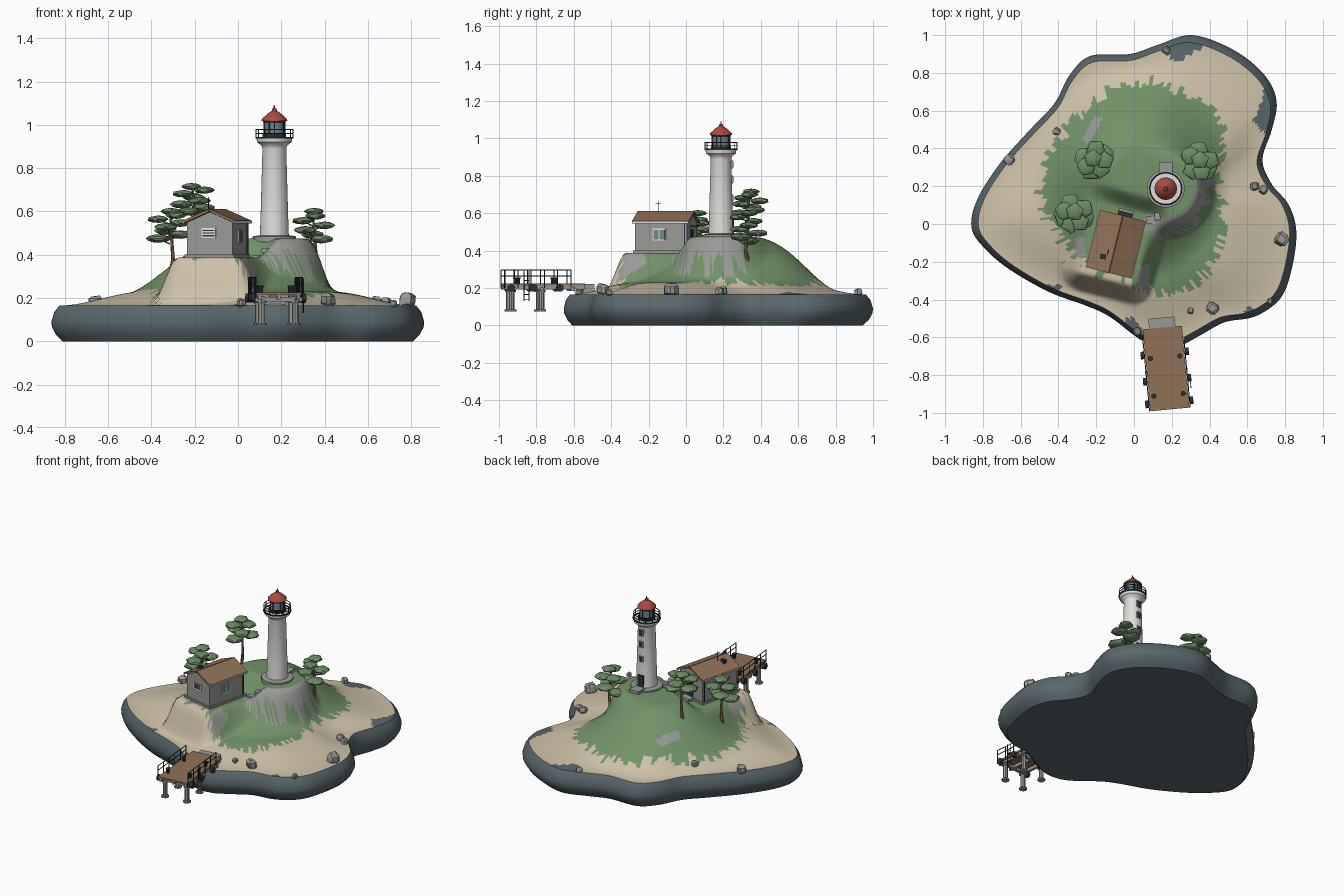
import bpy, bmesh, math, random
from math import sin, cos, pi, atan2, hypot, radians, degrees
from mathutils import Matrix, Vector

random.seed(4)
if "Cube" in bpy.data.objects:
    bpy.data.objects.remove(bpy.data.objects["Cube"])


def material(name, *rgb):
    m = bpy.data.materials.new(name)
    m.use_nodes = True
    m.diffuse_color = (*rgb, 1)
    m.node_tree.nodes["Principled BSDF"].inputs["Base Color"].default_value = (*rgb, 1)
    return m


sand = material("sand", .61, .53, .39)
grass = material("grass", .17, .29, .14)
bedrock = material("bedrock", .10, .135, .15)
stone = material("grey stone", .32, .32, .31)
white = material("white paint", .76, .74, .72)
red = material("red paint", .40, .07, .05)
wood = material("brown wood", .28, .165, .095)
dark = material("dark metal", .022, .032, .038)
glass = material("glass", .16, .24, .27)
leaf = material("foliage", .15, .26, .13)
made = []


def finish(name, bm, *mats):
    bmesh.ops.recalc_face_normals(bm, faces=bm.faces)
    me = bpy.data.meshes.new(name)
    bm.to_mesh(me)
    bm.free()
    for m in mats:
        me.materials.append(m)
    ob = bpy.data.objects.new(name, me)
    bpy.context.collection.objects.link(ob)
    made.append(ob)
    return ob


def box(name, mat, size, loc, frame=Matrix(), tilt=0):
    bm = bmesh.new()
    m = frame @ Matrix.Translation(loc) @ Matrix.Rotation(tilt, 4, 'Y') @ Matrix.Diagonal((*size, 1))
    bmesh.ops.create_cube(bm, size=1, matrix=m)
    return finish(name, bm, mat)


def tube(name, mat, p, q, r, r2=None, frame=Matrix(), sides=8):
    p, q = frame @ Vector(p), frame @ Vector(q)
    rot = (q - p).to_track_quat('Z', 'Y').to_matrix().to_4x4()
    bm = bmesh.new()
    bmesh.ops.create_cone(bm, cap_ends=True, segments=sides, radius1=r, radius2=r if r2 is None else r2,
                          depth=(q - p).length, matrix=Matrix.Translation((p + q) / 2) @ rot)
    return finish(name, bm, mat)


def lathe(name, mat, profile, center, sides=32):
    bm = bmesh.new()
    vs = [bm.verts.new((center[0] + r, center[1], z)) for r, z in profile]
    es = [bm.edges.new(e) for e in zip(vs, vs[1:])]
    bmesh.ops.spin(bm, geom=vs + es, cent=(*center, 0), axis=(0, 0, 1), angle=2 * pi, steps=sides)
    bmesh.ops.remove_doubles(bm, verts=bm.verts, dist=.0002)
    return finish(name, bm, mat)


def smooth(lo, hi, v):
    t = min(1, max(0, (v - lo) / (hi - lo)))
    return t * t * (3 - 2 * t)


def frame_at(x, y, z, deg):
    return Matrix.Translation((x, y, z)) @ Matrix.Rotation(radians(deg), 4, 'Z')


house = frame_at(-.096, -.107, .385, -13.9)
house_inv = house.inverted()
dock = frame_at(.17, -.765, 0, 5.3)
TX, TY = .168, .187

# Island outline, smoothed into a dense closed curve
hub = Vector((0, .1))
outline = [Vector(p) for p in [
    (.86, -.05), (.82, .1), (.73, .21), (.68, .34), (.73, .5), (.755, .65), (.69, .79), (.53, .92), (.31, 1),
    (.13, .95), (-.02, .9), (-.23, .89), (-.34, .79), (-.42, .64), (-.55, .5), (-.71, .32), (-.83, .13),
    (-.86, -.02), (-.79, -.13), (-.66, -.24), (-.45, -.36), (-.26, -.43), (-.13, -.49), (.03, -.61),
    (.13, -.65), (.24, -.645), (.35, -.59), (.48, -.52), (.64, -.49), (.77, -.4), (.83, -.26)]]
rim = []
for i in range(len(outline)):
    a, b, c, d = (outline[(i + k) % len(outline)] for k in (-1, 0, 1, 2))
    for k in range(6):
        t = k / 6
        rim.append(b + (c - a) * t / 2 + (2 * a - 5 * b + 4 * c - d) * t * t / 2 + (3 * b - a - 3 * c + d) * t ** 3 / 2)


def height(x, y, f):
    z = .165 + .065 * smooth(.96, .5, f)
    dx = x - .03
    z += .24 * smooth(.58, .1, hypot(dx * (1.2 if dx > 0 else 1), y - .27))
    z += max(0, .475 - z) * smooth(.27, .15, hypot(x - TX, y - TY))
    p = house_inv @ Vector((x, y, 0))
    gap = hypot(max(0, abs(p.x) - .135), max(0, abs(p.y) - .175))
    return z + (.387 - z) * smooth(.12, .01, gap)


def ground(x, y):
    v = Vector((x, y)) - hub
    edge = min(rim, key=lambda p: -(p - hub).normalized().dot(v.normalized()))
    return height(x, y, v.length / (edge - hub).length)


# Island: side rings, then terrain rings towards the hub
grass_r = [.47, .46, .62, .66, .66, .63, .56, .52, .51, .5, .43, .4, .41, .38, .46, .52, .52, .5]
notches = [(35, .84), (73, .84), (270, .86), (227, .9), (318, .93)]
rings = [(.94, 0), (.975, .03), (.997, .065), (1, .09), (.985, .135), (.957, .165)]
rings += [(.957 - .018 * k, None) for k in range(1, 53)]
bm = bmesh.new()
grid = []
for f, z in rings:
    row = []
    for p in rim:
        q = hub + (p - hub) * f
        row.append(bm.verts.new((*q, height(q.x, q.y, f) if z is None else z)))
    grid.append(row)
n = len(rim)
jag = [random.uniform(-.035, .035) for _ in rim]
for r in range(len(grid) - 1):
    for i in range(n):
        j = (i + 1) % n
        face = bm.faces.new((grid[r][i], grid[r][j], grid[r + 1][j], grid[r + 1][i]))
        face.normal_update()
        c = face.calc_center_median()
        v = Vector((c.x, c.y)) - hub
        ang = degrees(atan2(v.y, v.x)) % 360
        k, t = int(ang // 20), ang % 20 / 20
        limit = grass_r[k % 18] * (1 - t) + grass_r[(k + 1) % 18] * t + jag[i]
        tower_ang = degrees(atan2(c.y - TY, c.x - TX))
        f = rings[r][0]
        if r < 5 or any(f > s + abs(ang - a) * .018 for a, s in notches):
            face.material_index = 2
        elif v.length > limit:
            face.material_index = 0
        else:
            cliff = -125 < tower_ang < 35 and .155 < hypot(c.x - TX, c.y - TY) < .235 + jag[i]
            patch = abs(c.x + .22 - (c.y - .5) * .5) < .025 and abs(c.y - .5) < .07
            scree = abs(c.x + .29) < .025 and abs(c.y + .14) < .07 or abs(c.x - .05) < .03 and -.45 < c.y < -.22
            face.material_index = 3 if cliff or patch or scree else 1
bm.faces.new(grid[-1]).material_index = 1
bm.faces.new(grid[0][::-1]).material_index = 2
finish("island", bm, sand, grass, bedrock, stone)

# Lighthouse
T = (TX, TY)
lathe("tower_base", stone, [(0, .46), (.1, .46), (.1, .485), (.07, .49), (0, .49)], T)
lathe("tower", white, [(.067, .48), (.063, .6), (.055, .89), (.06, .905), (.08, .92), (.083, .94), (0, .94)], T)
lathe("gallery_edge", dark, [(.08, .937), (.088, .937), (.088, .945), (.08, .945), (.08, .937)], T)
for z in (.958, .976):
    lathe("gallery_rail", dark, [(.083, z), (.086, z), (.086, z + .004), (.083, z + .004), (.083, z)], T)
lathe("lantern_sill", dark, [(.054, .94), (.054, .957), (0, .957)], T, 16)
lathe("lantern_glass", glass, [(.047, .955), (.047, 1.02)], T, 16)
lathe("lantern_head", dark, [(.05, 1.008), (.055, 1.022), (0, 1.022)], T, 16)
lathe("lantern_roof", red, [(0, 1.018), (.06, 1.018), (.058, 1.027), (.03, 1.053), (.012, 1.065), (.01, 1.075), (0, 1.078)], T, 16)
tube("finial", dark, (TX, TY, 1.07), (TX, TY, 1.09), .003)
for i in range(12):
    x, y = cos(i * pi / 6), sin(i * pi / 6)
    tube("rail_post", dark, (TX + .085 * x, TY + .085 * y, .94), (TX + .085 * x, TY + .085 * y, .98), .0025, sides=5)
    if i % 3 != 1:
        tube("lantern_bar", dark, (TX + .048 * x, TY + .048 * y, .955), (TX + .048 * x, TY + .048 * y, 1.015), .003, sides=5)
box("tower_door", dark, (.042, .02, .085), (TX, TY + .06, .53))
box("tower_step", stone, (.07, .07, .025), (TX, TY + .105, .482))
for z in (.68, .78, .86):
    box("tower_window_frame", stone, (.03, .012, .042), (TX, TY + .058, z))
    box("tower_window", dark, (.02, .016, .032), (TX, TY + .058, z))

# House
bm = bmesh.new()
profile = [(-.108, 0), (.108, 0), (.108, .165), (0, .212), (-.108, .165)]
end = bm.faces.new([bm.verts.new((x, -.143, z)) for x, z in profile])
out = bmesh.ops.extrude_face_region(bm, geom=[end])["geom"]
bmesh.ops.translate(bm, vec=(0, .286, 0), verts=[v for v in out if isinstance(v, bmesh.types.BMVert)])
bm.transform(house)
finish("house_walls", bm, stone)
box("house_footing", stone, (.235, .305, .03), (0, 0, 0), house)
for s in (-1, 1):
    box("roof_slope", wood, (.134, .312, .012), (s * .061, 0, .194), house, s * radians(23.5))
    box("gutter", white, (.006, .312, .01), (s * .123, 0, .165), house)
    box("downpipe", dark, (.006, .006, .16), (s * .112, .13, .085), house)
    box("side_window_frame", white, (.006, .072, .065), (s * .109, -.01, .1), house)
    for o in (-.017, .017):
        box("side_window", glass, (.008, .028, .052), (s * .11, -.01 + o, .1), house)
box("ridge_cap", dark, (.014, .314, .008), (0, 0, .218), house)
box("vent_frame", white, (.068, .006, .045), (-.005, -.144, .115), house)
for k in range(3):
    box("vent_slat", dark, (.056, .008, .006), (-.005, -.145, .103 + k * .012), house)
box("house_door", dark, (.055, .008, .115), (.01, .144, .07), house)
box("porch_canopy", dark, (.075, .035, .007), (.01, .16, .145), house)
box("porch_step", stone, (.08, .05, .02), (.01, .165, .01), house)
box("roof_vent", dark, (.03, .025, .035), (-.05, -.08, .205), house)
tube("antenna", dark, (-.03, -.05, .19), (-.03, -.05, .28), .0025, frame=house)
tube("antenna_bar", dark, (-.03, -.065, .268), (-.03, -.035, .268), .0025, frame=house)
for x, y in ((.09, .02), (.13, .04)):
    box("path_slab", stone, (.045, .04, .02), (x, y, ground(x, y)))

# Jetty
box("deck", wood, (.208, .435, .012), (0, 0, .219), dock)
for x in (-.09, 0, .09):
    box("deck_beam", stone, (.016, .43, .02), (x, 0, .203), dock)
for y in (-.175, -.015, .15):
    box("cross_beam", stone, (.225, .022, .02), (0, y, .195), dock)
for x in (-.078, .078):
    for y in (-.175, -.015):
        tube("pile", stone, (x, y, .08), (x, y, .21), .015, frame=dock)
        tube("pile_foot", stone, (x, y, .075), (x, y, .085), .025, frame=dock)
        tube("pile_head", stone, (x, y, .178), (x, y, .19), .022, frame=dock)
for s in (-1, 1):
    for z in (.265, .295):
        tube("deck_rail", dark, (s * .108, -.215, z), (s * .108, .14, z), .0025, frame=dock)
    for k in range(6):
        y = -.215 + k * .071
        tube("deck_rail_post", dark, (s * .108, y, .2), (s * .108, y, .295), .003, frame=dock)
    for y in (-.18, -.06, .08):
        tube("fender", dark, (s * .108, y, .2), (s * .128, y, .2), .02, frame=dock, sides=12)
    for y in (-.14, .06):
        tube("bollard", dark, (s * .078, y, .22), (s * .078, y, .25), .01, frame=dock)
        tube("bollard_cap", dark, (s * .078, y, .25), (s * .078, y, .257), .014, frame=dock)
    tube("ladder_side", dark, (.122, -.1 + s * .014, .13), (.122, -.1 + s * .014, .29), .0025, frame=dock)
for k in range(5):
    tube("ladder_rung", dark, (.122, -.114, .14 + k * .025), (.122, -.086, .14 + k * .025), .002, frame=dock)
box("landing_slab", stone, (.14, .06, .05), (0, .24, .195), dock)

# Trees with layered flat crowns: x, y, crown bottom, crown top
for x, y, lo, hi in ((-.21, .34, .60, .715), (.345, .33, .45, .60), (-.315, .055, .475, .60)):
    z = ground(x, y) - .02
    bend = (x + .015, y - .01, (z + lo) / 2)
    tube("trunk", wood, (x, y, z), bend, .012, .009)
    tube("trunk", wood, bend, (x, y, hi), .009, .004)
    for k in range(8):
        a, r = k * 2.4 + x * 9, (.055 if k < 7 else .01)
        c = Vector((x + r * cos(a), y + r * sin(a), lo + (hi - lo) * k / 7))
        tube("branch", wood, (x, y, c.z - .025), c, .004, .003, sides=5)
        bm = bmesh.new()
        bmesh.ops.create_icosphere(bm, subdivisions=2, radius=.055 - .0015 * k)
        for v in bm.verts:
            w = 1 + .12 * sin(5 * atan2(v.co.y, v.co.x) + k)
            v.co = c + Vector((v.co.x * w, v.co.y * w, v.co.z * .36))
        finish("crown_layer", bm, leaf)

# Boulders: x, y, radius
for x, y, r in ((-.66, .34, .036), (-.41, .49, .025), (.17, .92, .025), (.64, .2, .03), (.685, .18, .027),
                (.78, -.08, .045), (.415, -.445, .04), (.72, -.41, .02), (.3, -.46, .02), (.015, -.57, .025)):
    bm = bmesh.new()
    bmesh.ops.create_cube(bm, size=r * 1.5)
    bmesh.ops.bevel(bm, geom=bm.edges[:], offset=r * .35, segments=1, affect='EDGES')
    for v in bm.verts:
        v.co *= random.uniform(.85, 1.1)
    bm.transform(frame_at(x, y, ground(x, y) + r * .5, random.uniform(0, 180)))
    finish("boulder", bm, stone)

# Smooth round parts, keep hard edges
bpy.ops.object.select_all(action='DESELECT')
for ob in made:
    ob.select_set(True)
bpy.context.view_layer.objects.active = made[0]
bpy.ops.object.shade_smooth_by_angle(angle=radians(36))
